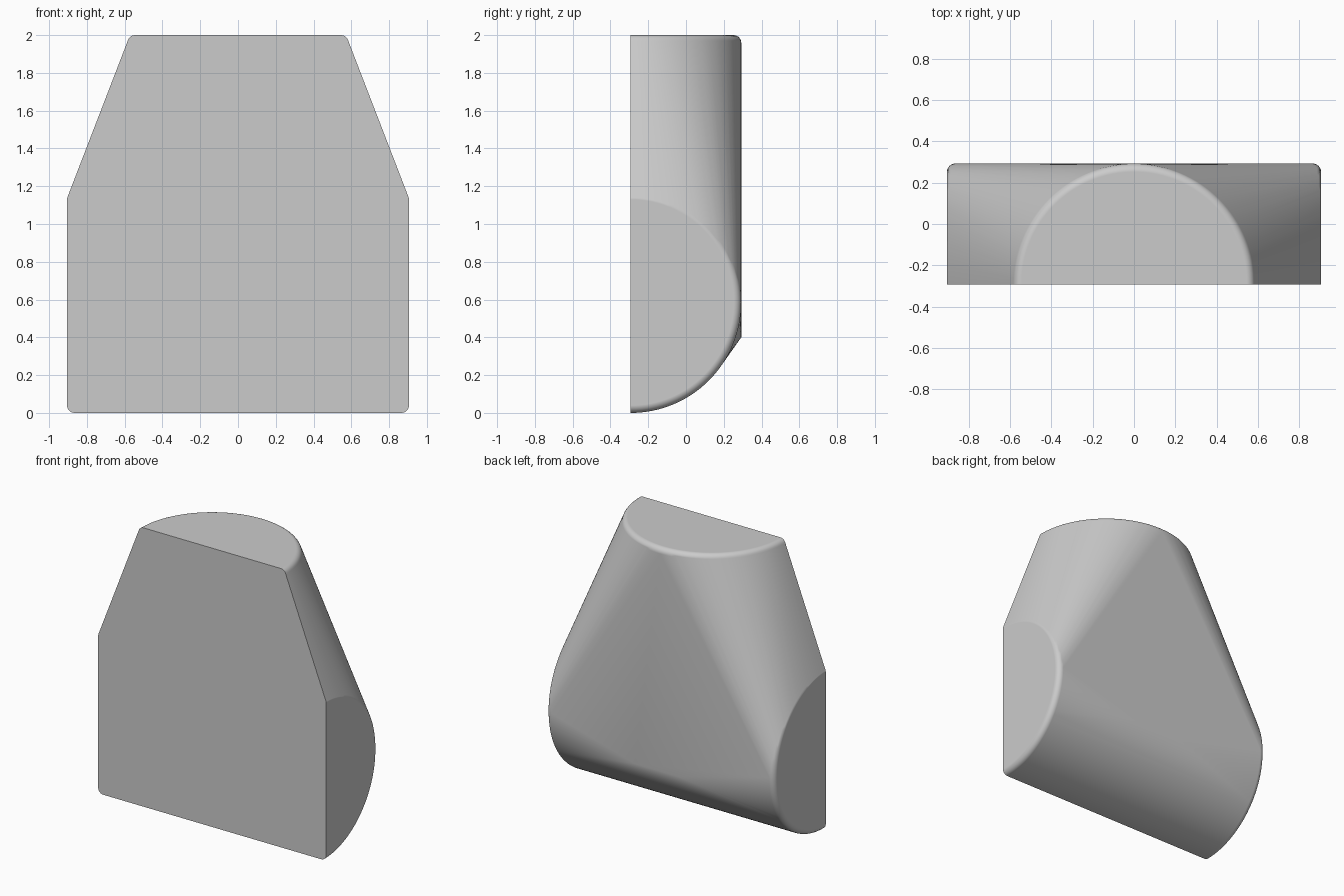
import bpy, bmesh
from math import sin, cos, pi

cube = bpy.data.objects.get("Cube")
if cube:
    bpy.data.objects.remove(cube, do_unlink=True)

R, FILLET = 0.585, 0.04        # half-round radius and rim rounding
FRONT = -R / 2                 # flat front plane
HALF, TOP = 0.905, 2.0
ARC, RIM = 64, 6

grey = bpy.data.materials.new("plain grey")
grey.use_nodes = True
grey.diffuse_color = (0.6, 0.6, 0.6, 1)
grey.node_tree.nodes["Principled BSDF"].inputs["Base Color"].default_value = (0.6, 0.6, 0.6, 1)


def rounded_end(place):
    """Half-disc end with a rounded rim; place(across, out, inset) gives a point."""
    points = []
    for j in range(RIM + 1):
        a = pi / 2 * j / RIM
        r = R - FILLET * (1 - cos(a))
        inset = FILLET * (1 - sin(a))
        for i in range(ARC + 1):
            t = pi * i / ARC
            points.append(place(r * cos(t), FRONT + r * sin(t), inset))
    return points


# Two side ends, the top end and the short lower ridge on the back
points = rounded_end(lambda u, v, d: (u, v, TOP - d))
for side in (-1, 1):
    points += rounded_end(lambda u, v, d: (side * (HALF - d), v, R + u))
points += [(-0.14, -FRONT, 0.4), (0.2, -FRONT, 0.4)]

# Skin stretched around the ends
bm = bmesh.new()
for p in points:
    bm.verts.new(p)
bmesh.ops.remove_doubles(bm, verts=bm.verts[:], dist=0.0005)
hull = bmesh.ops.convex_hull(bm, input=bm.verts[:])
loose = {v for v in hull["geom_interior"] + hull["geom_unused"]
         if isinstance(v, bmesh.types.BMVert) and v.is_valid}
bmesh.ops.delete(bm, geom=list(loose), context='VERTS')
bmesh.ops.dissolve_limit(bm, angle_limit=0.003, verts=bm.verts[:], edges=bm.edges[:])
bmesh.ops.recalc_face_normals(bm, faces=bm.faces[:])
mesh = bpy.data.meshes.new("tapered_body")
bm.to_mesh(mesh)
bm.free()
mesh.materials.append(grey)

body = bpy.data.objects.new("tapered_body", mesh)
bpy.context.collection.objects.link(body)
bpy.ops.object.select_all(action='DESELECT')
body.select_set(True)
bpy.context.view_layer.objects.active = body
bpy.ops.object.shade_smooth_by_angle(angle=pi / 6)
flat = body.modifiers.new("flat_faces", 'WEIGHTED_NORMAL')
flat.keep_sharp = True
